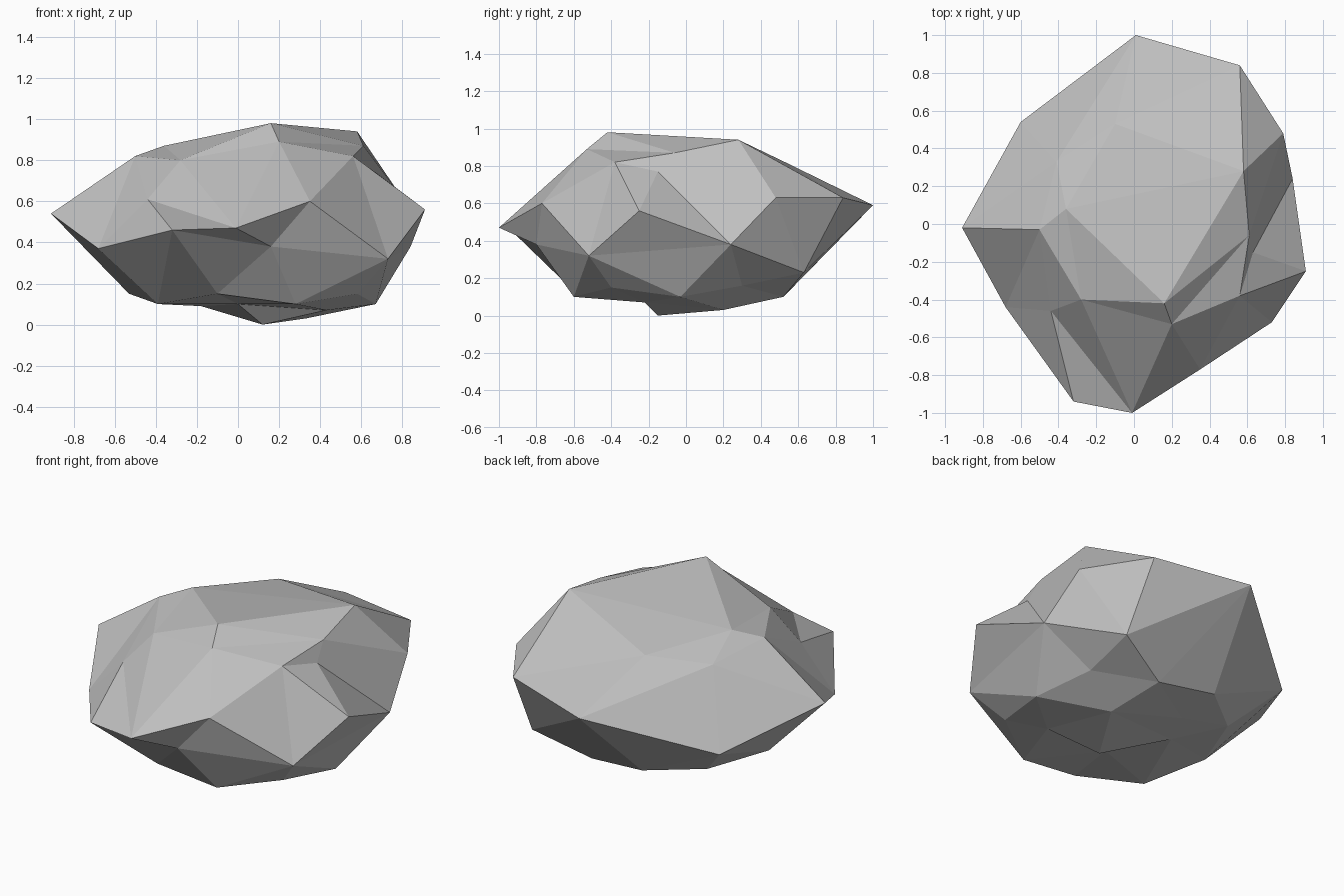
import bpy
import bmesh
from mathutils import Vector

default_cube = bpy.data.objects.get("Cube")
if default_cube:
    bpy.data.objects.remove(default_cube, do_unlink=True)

# Corners of the boulder, grouped from the crown down to the underside
crown = [
    (.16, -.42, .98), (.58, .28, .94), (.61, -.06, .87), (.56, -.38, .82),
    (.2, -.53, .89), (-.28, -.4, .8), (-.5, -.03, .82), (-.36, .08, .87),
    (-.1, .53, .82), (-.41, .33, .77),
]
shoulder = [
    (.63, -.15, .77), (.35, -.77, .6), (-.44, -.46, .61),
    (.79, .48, .63), (.56, .84, .63),
]
waist = [
    (.01, 1, .59), (.84, .24, .38), (.91, -.25, .56), (.73, -.52, .32),
    (.16, -.8, .38), (-.01, -1, .47), (-.32, -.94, .46), (-.68, -.44, .37),
    (-.91, -.02, .54), (-.6, .54, .36),
]
flank = [
    (.58, .63, .23), (.26, .52, .1), (.56, .3, .16), (.67, -.03, .1),
    (.58, -.4, .15), (.28, -.6, .1), (-.1, -.62, .15), (-.39, -.38, .1),
    (-.53, -.03, .15), (-.38, .34, .14), (-.1, .56, .14),
]
underside = [
    (.12, -.15, 0), (.33, .2, .03), (.43, -.22, .07),
    (-.18, .1, .09), (-.09, .3, .1), (0, -.24, .1),
]

# Creases that must run between two given corners
creases = [
    (shoulder[0], waist[1]), (crown[4], crown[2]), (shoulder[2], waist[5]),
    (crown[6], waist[7]), (waist[6], flank[7]), (crown[3], waist[3]),
    (flank[1], waist[0]), (underside[2], underside[5]),
]


def make_material(name, colour):
    """Plain matte material with matching viewport and render colour."""
    material = bpy.data.materials.new(name)
    material.use_nodes = True
    material.diffuse_color = colour
    shader = next(node for node in material.node_tree.nodes
                  if node.type == "BSDF_PRINCIPLED")
    shader.inputs["Base Color"].default_value = colour
    shader.inputs["Roughness"].default_value = .9
    return material


def wrap_corners(bm, corners, centre, squash):
    """Triangulate corners on a sphere, then move them out to their real places.

    Wrapping directions rather than positions keeps the shallow dents."""
    vertices = {}
    for corner in corners:
        offset = Vector(corner) - centre
        offset.z /= squash
        vertices[corner] = bm.verts.new(offset.normalized())
    bmesh.ops.convex_hull(bm, input=list(bm.verts))
    bmesh.ops.triangulate(bm, faces=list(bm.faces))
    bmesh.ops.recalc_face_normals(bm, faces=list(bm.faces))
    for corner, vertex in vertices.items():
        vertex.co = corner
    return vertices


def fold_along(bm, start, end):
    """Turn the diagonal between two triangles so it joins start and end."""
    for edge in bm.edges:
        around = {v for face in edge.link_faces for v in face.verts}
        if around - set(edge.verts) == {start, end}:
            bmesh.utils.edge_rotate(edge, True)
            return


# Faceted stone body
bm = bmesh.new()
vertices = wrap_corners(bm, crown + shoulder + waist + flank + underside,
                        centre=Vector((0, 0, .47)), squash=.55)
for start, end in creases:
    fold_along(bm, vertices[start], vertices[end])
bmesh.ops.recalc_face_normals(bm, faces=list(bm.faces))
mesh = bpy.data.meshes.new("boulder")
bm.to_mesh(mesh)
bm.free()

mesh.materials.append(make_material("stone grey", (.53, .53, .53, 1)))
boulder = bpy.data.objects.new("boulder", mesh)
bpy.context.collection.objects.link(boulder)
